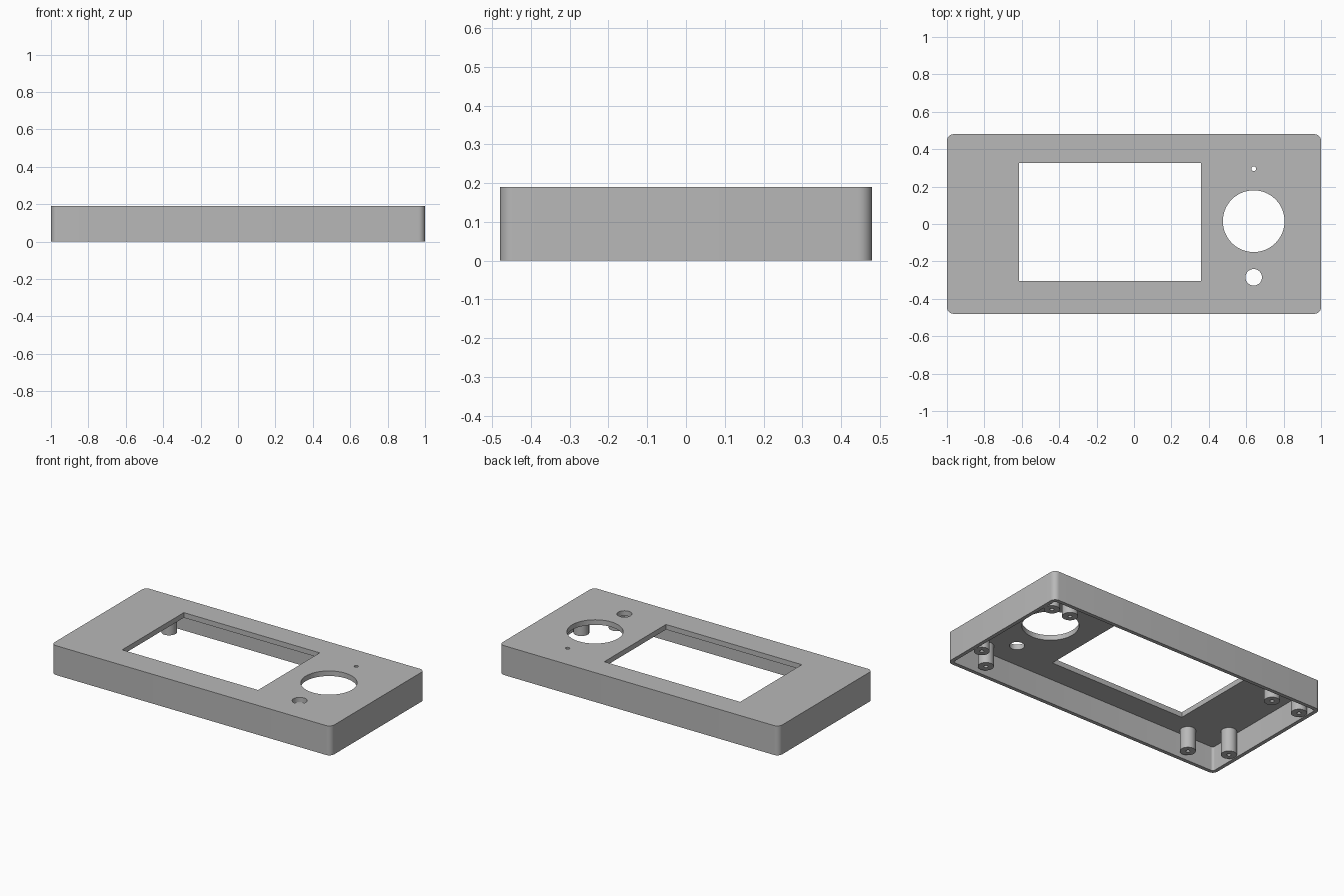
import bpy, bmesh, math

if "Cube" in bpy.data.objects:
    bpy.data.objects.remove(bpy.data.objects["Cube"], do_unlink=True)

grey = bpy.data.materials.new("plain grey")
grey.use_nodes = True
COLOUR = (0.48, 0.48, 0.48, 1)
grey.diffuse_color = COLOUR
grey.node_tree.nodes["Principled BSDF"].inputs["Base Color"].default_value = COLOUR

HEIGHT, CEILING, WALL = 0.19, 0.157, 0.024


def circle(x, y, r, n=48):
    return [(x + r * math.cos(math.tau * i / n), y + r * math.sin(math.tau * i / n))
            for i in range(n)]


def rounded_rect(hx, hy, r, steps=8):
    pts = []
    for k, (sx, sy) in enumerate([(1, 1), (-1, 1), (-1, -1), (1, -1)]):
        for i in range(steps + 1):
            a = math.pi / 2 * (k + i / steps)
            pts.append((sx * (hx - r) + r * math.cos(a), sy * (hy - r) + r * math.sin(a)))
    return pts


def prism(name, outline, z0, z1):
    """Extrude a flat outline from z0 up to z1."""
    bm = bmesh.new()
    face = bm.faces.new([bm.verts.new((x, y, z0)) for x, y in outline])
    top = bmesh.ops.extrude_face_region(bm, geom=[face])["geom"]
    bmesh.ops.translate(bm, vec=(0, 0, z1 - z0),
                        verts=[v for v in top if isinstance(v, bmesh.types.BMVert)])
    bmesh.ops.recalc_face_normals(bm, faces=bm.faces)
    mesh = bpy.data.meshes.new(name)
    bm.to_mesh(mesh)
    bm.free()
    mesh.materials.append(grey)
    obj = bpy.data.objects.new(name, mesh)
    bpy.context.collection.objects.link(obj)
    return obj


def cut(obj, outline, z0, z1):
    """Subtract a prism from an object and discard the cutter."""
    cutter = prism("cutter", outline, z0, z1)
    cutter.hide_render = True
    mod = obj.modifiers.new("cut", "BOOLEAN")
    mod.operation, mod.solver, mod.object = "DIFFERENCE", "EXACT", cutter
    bpy.context.view_layer.objects.active = obj
    bpy.ops.object.modifier_apply(modifier=mod.name)
    bpy.data.objects.remove(cutter, do_unlink=True)


def smooth(obj):
    bpy.ops.object.select_all(action="DESELECT")
    obj.select_set(True)
    bpy.context.view_layer.objects.active = obj
    bpy.ops.object.shade_smooth_by_angle(angle=math.radians(30))


# Open-bottomed cover with rounded vertical corners
cover = prism("cover_shell", rounded_rect(1, 0.48, 0.035), 0, HEIGHT)
cut(cover, rounded_rect(1 - WALL, 0.48 - WALL, 0.015), -0.1, CEILING)

# Screen window, dial opening, button hole and indicator hole
window = [(-0.615, -0.305), (0.357, -0.305), (0.357, 0.325), (-0.615, 0.325)]
for outline in (window, circle(0.64, 0.015, 0.165, 64),
                circle(0.64, -0.285, 0.044), circle(0.64, 0.295, 0.013, 24)):
    cut(cover, outline, 0.1, 0.3)
smooth(cover)


# Hollow screw posts hanging from the ceiling
def posts(name, xs, ys, z0):
    for x, side in zip(xs, ("right", "left")):
        for y, end in zip(ys, ("front", "back")):
            post = prism(f"{name}_{end}_{side}", circle(x, y, 0.046), z0, CEILING + 0.005)
            cut(post, circle(x, y, 0.012, 24), -0.1, CEILING - 0.02)
            smooth(post)


posts("case_post", (-0.928, 0.928), (-0.257, 0.37), 0.002)
posts("board_post", (-0.74, 0.777), (-0.40, 0.353), 0.02)
